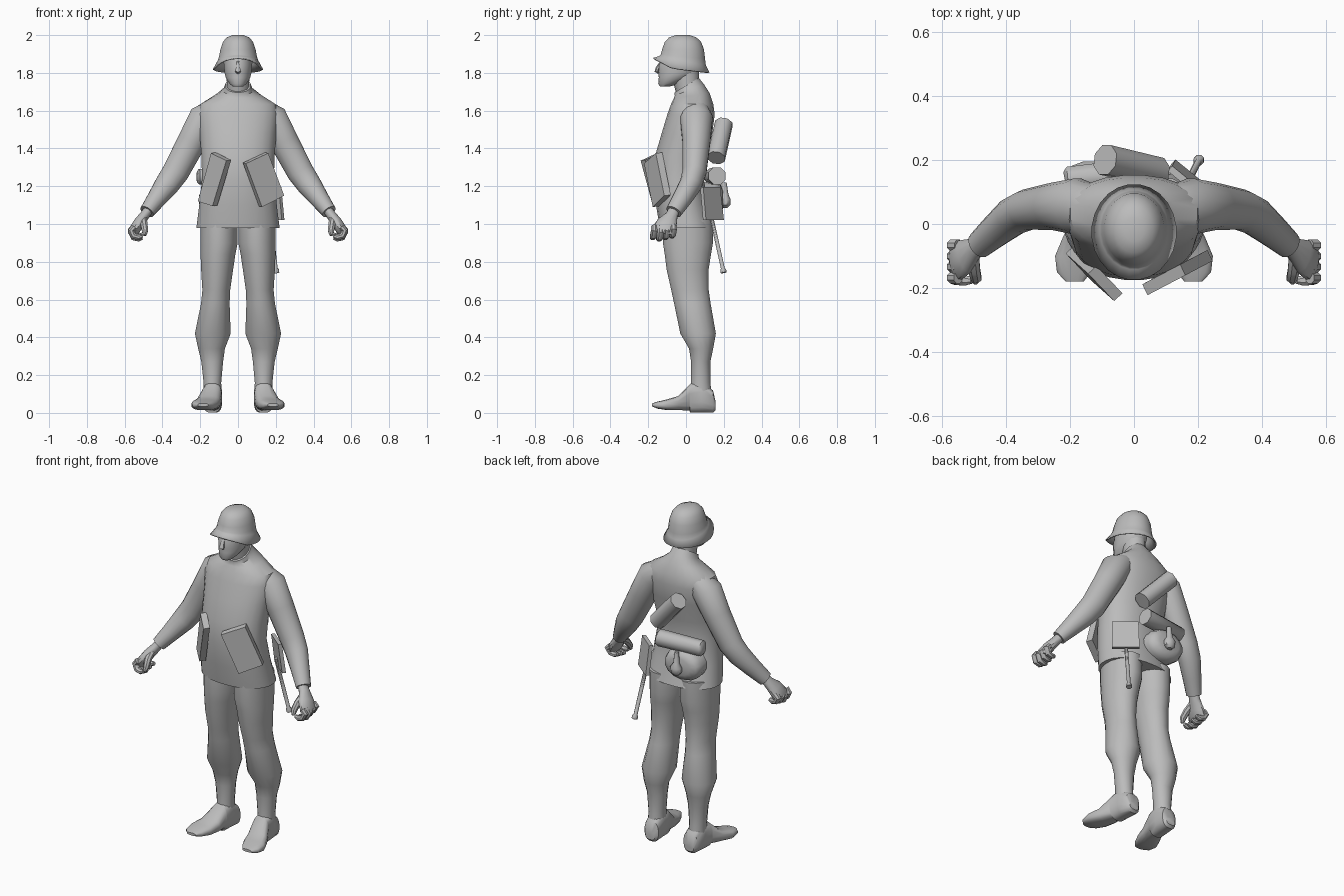
import bpy, bmesh, math
from mathutils import Vector as V

grey = bpy.data.materials.new("plain_grey")
grey.diffuse_color = (0.5, 0.5, 0.5, 1)


def finish(name, bm, angle=40, mirror=False):
    bmesh.ops.recalc_face_normals(bm, faces=bm.faces)
    me = bpy.data.meshes.new(name)
    bm.to_mesh(me)
    bm.free()
    me.materials.append(grey)
    ob = bpy.data.objects.new(name, me)
    bpy.context.collection.objects.link(ob)
    bpy.ops.object.select_all(action='DESELECT')
    ob.select_set(True)
    bpy.context.view_layer.objects.active = ob
    bpy.ops.object.shade_smooth_by_angle(angle=math.radians(angle))
    if mirror:
        ob.modifiers.new("Mirror", 'MIRROR')
    return ob


def skin(name, rings, caps=(True, True), **kw):
    """Join rings of points with quads and cap the ends."""
    bm = bmesh.new()
    vr = [[bm.verts.new(p) for p in r] for r in rings]
    n = len(vr[0])
    for a, b in zip(vr, vr[1:]):
        for i in range(n):
            bm.faces.new((a[i], a[(i + 1) % n], b[(i + 1) % n], b[i]))
    for cap, r in zip(caps, (vr[0], vr[-1])):
        if cap:
            bm.faces.new(r)
    return finish(name, bm, **kw)


def oval(n, e):
    """Unit superellipse points."""
    for i in range(n):
        t = math.tau * (i + 0.5) / n
        c, s = math.cos(t), math.sin(t)
        yield (math.copysign(abs(c) ** (2 / e), c), math.copysign(abs(s) ** (2 / e), s))


def stack(name, rows, n=18, e=2.0, **kw):
    """Horizontal sections: z, x min, x max, y front, y back, tilt."""
    rings = []
    for z, x0, x1, y0, y1, tilt in rows:
        cx, cy, rx, ry = (x0 + x1) / 2, (y0 + y1) / 2, (x1 - x0) / 2, (y1 - y0) / 2
        rings.append([(cx + rx * a, cy + ry * b, z + tilt * ry * b) for a, b in oval(n, e)])
    return skin(name, rings, **kw)


def tube(name, path, n=12, side=(0, 1, 0), **kw):
    """Sections along a path: x, y, z, radius along side, other radius."""
    pts = [V(p[:3]) for p in path]
    rings = []
    for i, p in enumerate(path):
        t = (pts[min(i + 1, len(pts) - 1)] - pts[max(i - 1, 0)]).normalized()
        u = (V(side) - V(side).dot(t) * t).normalized()
        w = t.cross(u)
        rings.append([pts[i] + u * p[3] * a + w * p[4] * b for a, b in oval(n, 2)])
    return skin(name, rings, **kw)


def slab(name, tl, tr, br, bl, depth):
    """Box from four front corners and a depth vector."""
    front = [V(c) for c in (tl, tr, br, bl)]
    return skin(name, [front, [c + V(depth) for c in front]], angle=20)


# Jacket body with sloping collar
stack("jacket", [
    (0.98, -.222, .222, -.14, .155, 0), (1.10, -.207, .207, -.16, .12, 0),
    (1.24, -.192, .192, -.175, .095, 0), (1.36, -.195, .195, -.165, .11, 0),
    (1.48, -.205, .205, -.13, .14, 0), (1.58, -.215, .215, -.10, .153, 0),
    (1.635, -.20, .20, -.08, .145, 0), (1.68, -.125, .125, -.065, .125, .15),
    (1.71, -.078, .078, -.06, .095, .4), (1.735, -.068, .068, -.062, .068, .6)], n=24, e=2.2)

# Sleeves
tube("sleeves", [
    (.12, .05, 1.61, .07, .06), (.178, .055, 1.56, .088, .085), (.245, .055, 1.435, .075, .078),
    (.33, .045, 1.275, .064, .072), (.375, .025, 1.21, .06, .066),
    (.43, -.02, 1.135, .052, .052), (.482, -.065, 1.065, .044, .04)], n=16, mirror=True)

# Hands: palm, curled fingers and thumb
tube("palms", [
    (.47, -.06, 1.08, .03, .025), (.495, -.075, 1.045, .033, .027), (.525, -.10, 1.005, .055, .03),
    (.55, -.115, .965, .062, .03), (.558, -.118, .945, .05, .02)], n=12, mirror=True)
for k in range(4):
    y, r = -.168 + k * .034, .019
    lift = .008 * abs(k - 1)
    tube(f"finger_{k + 1}", [
        (.548, y, .985, r, r), (.566, y, .955 + lift, r, r), (.552, y - .005, .928 + lift, r, r * .9),
        (.525, y - .008, .922 + lift, r * .9, r * .85), (.507, y - .008, .928 + lift, r * .6, r * .6)],
        n=8, mirror=True)
tube("thumbs", [
    (.505, -.10, 1.03, .024, .02), (.498, -.145, 1.0, .02, .02), (.492, -.17, .965, .018, .017),
    (.495, -.18, .94, .01, .01)], n=8, side=(1, 0, 0), mirror=True)

# Trousers
stack("trouser_legs", [
    (1.02, .0, .2, -.125, .145, 0), (.90, .0, .2, -.125, .145, 0), (.84, .012, .2, -.115, .135, 0),
    (.76, .024, .197, -.105, .122, 0), (.65, .04, .19, -.08, .122, 0), (.58, .043, .197, -.065, .132, 0),
    (.42, .037, .23, -.032, .16, 0), (.34, .068, .212, .015, .145, 0), (.27, .078, .195, .026, .13, 0),
    (.16, .088, .183, .026, .13, 0), (.07, .085, .185, .02, .14, 0)], n=16, mirror=True)

# Boots, with sections running from heel to toe
boot = []
for y, cx, hw, z0, z1 in [
        (.157, .13, .03, .015, .06), (.143, .13, .046, 0, .12), (.08, .135, .052, 0, .17),
        (.022, .138, .052, 0, .155), (.018, .14, .053, .012, .15), (-.04, .158, .064, .014, .09),
        (-.10, .178, .069, .014, .072), (-.15, .187, .054, .022, .06), (-.18, .185, .028, .034, .05)]:
    boot.append([(cx + hw * a, y, (z0 + z1) / 2 + (z1 - z0) / 2 * b) for a, b in oval(16, 2.8)])
skin("boots", boot, mirror=True)

# Neck and head
stack("neck", [(1.66, -.06, .06, -.04, .07, .3), (1.84, -.062, .062, -.09, .07, 0)], n=14)
stack("head", [
    (1.728, -.028, .028, -.138, -.085, 0), (1.742, -.045, .045, -.147, -.04, 0),
    (1.775, -.066, .066, -.144, .03, 0), (1.80, -.072, .072, -.146, .065, 0),
    (1.84, -.076, .076, -.145, .08, 0), (1.90, -.08, .08, -.12, .08, 0)], n=18)
tube("nose", [(0, -.132, 1.86, .008, .006), (0, -.150, 1.825, .012, .012),
              (0, -.156, 1.808, .016, .012), (0, -.145, 1.798, .008, .004)], n=8, side=(1, 0, 0))

# Helmet: domed crown, flared rim dropping behind the visor
rings = []
for z, rx, y0, y1, tilt in [
        (2.0, .03, -.055, .02, 0), (1.988, .06, -.09, .055, 0), (1.965, .08, -.113, .08, 0),
        (1.925, .094, -.127, .096, 0), (1.885, .101, -.135, .102, -.1), (1.865, .107, -.142, .106, -.2)]:
    cy, ry = (y0 + y1) / 2, (y1 - y0) / 2
    rings.append([(rx * a, cy + ry * b, z + tilt * ry * b) for a, b in oval(24, 2)])
rim = []
for a, b in oval(24, 2):
    y = -.025 + .15 * b
    drop = 1.88 - .055 * min(1, (y + .175) / .1) if y < -.075 else 1.825 - .12 * (y + .075)
    rim.append((.133 * a, y, max(drop, 1.803)))
rings.append(rim)
helmet = skin("helmet", rings, caps=(True, False))
shell = helmet.modifiers.new("Shell", 'SOLIDIFY')
shell.thickness = .007
shell.offset = -1

# Front pouches
slab("left_pouch", (-.143, -.155, 1.375), (-.062, -.24, 1.335), (-.135, -.175, 1.095),
     (-.213, -.092, 1.12), (.026, .024, .004))
slab("right_pouch", (.042, -.222, 1.32), (.16, -.16, 1.375), (.245, -.115, 1.15),
     (.127, -.176, 1.09), (-.016, .034, .004))

# Canister and bedroll on the back
tube("canister", [(-.09, .2, 1.53, .05, .05), (.075, .16, 1.35, .05, .05)], n=8, angle=50)
tube("bedroll", [(-.215, .135, 1.25, .03, .03), (-.205, .137, 1.25, .045, .045),
                 (.06, .165, 1.255, .049, .049)], n=8, angle=50)

# Bread bag and flask
tube("bread_bag", [(-.09, .09, 1.13, .115, .09), (-.09, .15, 1.13, .12, .095),
                   (-.09, .182, 1.13, .105, .08), (-.09, .195, 1.13, .07, .05)],
     n=14, side=(1, 0, 0), angle=60)
stack("flask", [
    (1.085, -.095, -.065, .195, .22, 0), (1.10, -.112, -.048, .18, .235, 0),
    (1.13, -.115, -.045, .18, .237, 0), (1.155, -.097, -.063, .188, .225, 0),
    (1.22, -.093, -.067, .188, .215, 0)], n=10)

# Entrenching spade
slab("spade_blade", (.105, .165, 1.195), (.215, .075, 1.195), (.232, .09, 1.02),
     (.115, .185, 1.02), (.014, .016, 0))
tube("spade_handle", [(.165, .125, 1.08, .011, .011), (.2, .195, .765, .011, .011),
                      (.201, .197, .757, .017, .017), (.203, .2, .742, .017, .017)], n=8)
